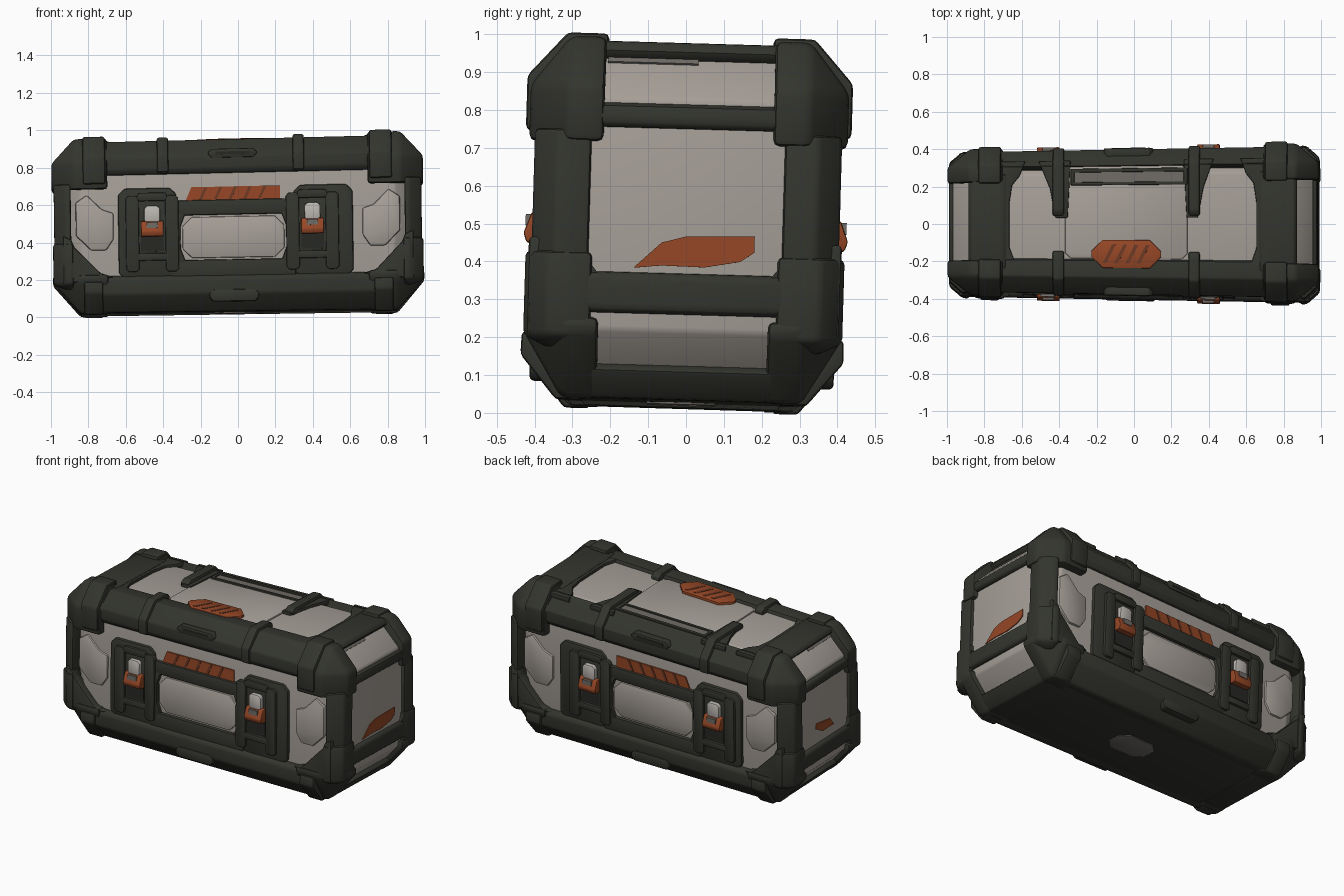
import bpy, bmesh, math
from mathutils import Vector

if "Cube" in bpy.data.objects:
    bpy.data.objects.remove(bpy.data.objects["Cube"])


def material(name, r, g, b):
    m = bpy.data.materials.new(name)
    m.diffuse_color = (r, g, b, 1)
    m.use_nodes = True
    m.node_tree.nodes["Principled BSDF"].inputs["Base Color"].default_value = m.diffuse_color
    return m


DARK = material("dark olive shell", 0.033, 0.035, 0.027)
BLACK = material("black recess", 0.020, 0.021, 0.017)
LIGHT = material("warm grey panel", 0.38, 0.345, 0.31)
GREY = material("worn grey", 0.16, 0.145, 0.13)
PALE = material("pale latch", 0.50, 0.47, 0.44)
ORANGE = material("burnt orange", 0.30, 0.062, 0.019)
RUST = material("dark rust", 0.15, 0.040, 0.018)

ONE = [(1, 1)]
BOTH_Y = [(1, 1), (1, -1)]
BOTH_X = [(1, 1), (-1, 1)]
ALL4 = [(1, 1), (-1, 1), (1, -1), (-1, -1)]
C = -0.025  # the front fittings sit slightly off centre


def warp(p):
    """The whole case leans and widens slightly towards its right end."""
    x, y, z = p
    return Vector((x * 1.008 - 0.014 * (z - 0.48),
                   y * (1 + 0.045 * x) + 0.03 * (z - 0.48),
                   z * (1 + 0.012 * x) + 0.014 * x - 0.03 * y))


def finish(name, parts, mat, bevel, flips):
    """Join mirrored copies of the bmesh parts into one bevelled object."""
    mesh = bpy.data.meshes.new(name)
    out = bmesh.new()
    for bm in parts:
        bmesh.ops.recalc_face_normals(bm, faces=bm.faces)
        if bevel:
            edges = [e for e in bm.edges if len(e.link_faces) == 2
                     and e.calc_face_angle(0) > 0.3]
            bmesh.ops.bevel(bm, geom=edges, offset=bevel, segments=2, profile=0.5,
                            affect='EDGES', clamp_overlap=True)
        for sx, sy in flips:
            vm = {v: out.verts.new((v.co.x * sx, v.co.y * sy, v.co.z)) for v in bm.verts}
            for f in bm.faces:
                vs = [vm[v] for v in f.verts]
                out.faces.new(vs if sx * sy > 0 else vs[::-1])
        bm.free()
    for v in out.verts:
        v.co = warp(v.co)
    out.to_mesh(mesh)
    out.free()
    mesh.materials.append(mat)
    for p in mesh.polygons:
        p.use_smooth = True
    mesh.set_sharp_from_angle(angle=math.radians(32))
    ob = bpy.data.objects.new(name, mesh)
    bpy.context.collection.objects.link(ob)


def prism_bm(pts, axis, a, b):
    bm = bmesh.new()
    put = {'x': lambda u, v, d: (d, u, v), 'y': lambda u, v, d: (u, d, v),
           'z': lambda u, v, d: (u, v, d)}[axis]
    lo = [bm.verts.new(put(u, v, a)) for u, v in pts]
    hi = [bm.verts.new(put(u, v, b)) for u, v in pts]
    bm.faces.new(lo[::-1])
    bm.faces.new(hi)
    n = len(pts)
    for i in range(n):
        j = (i + 1) % n
        bm.faces.new((lo[i], lo[j], hi[j], hi[i]))
    return bm


def prism(name, mat, axis, a, b, *outlines, bevel=0.008, flips=ONE):
    finish(name, [prism_bm(o, axis, a, b) for o in outlines], mat, bevel, flips)


def rect(u0, u1, v0, v1, c=0):
    """Rectangle outline, with corners cut by c."""
    if not c:
        return [(u0, v0), (u1, v0), (u1, v1), (u0, v1)]
    return [(u0 + c, v0), (u1 - c, v0), (u1, v0 + c), (u1, v1 - c),
            (u1 - c, v1), (u0 + c, v1), (u0, v1 - c), (u0, v0 + c)]


def hull_bm(pts):
    bm = bmesh.new()
    for p in pts:
        bm.verts.new(p)
    bmesh.ops.convex_hull(bm, input=bm.verts)
    bmesh.ops.delete(bm, geom=[v for v in bm.verts if not v.link_faces], context='VERTS')
    bmesh.ops.dissolve_limit(bm, angle_limit=0.01, verts=bm.verts, edges=bm.edges)
    return bm


def corner(x0, X, y0, Y, z0, Z, cx, cy, cz):
    """Points of a block whose outer corner (X, Y, Z) is chamfered three ways."""
    cz = math.copysign(cz, Z - z0)
    xs, ys, zs = (x0, X - cx), (y0, Y - cy), (z0, Z - cz)
    return ([(X, y, z) for y in ys for z in zs] + [(x, Y, z) for x in xs for z in zs]
            + [(x, y, Z) for x in xs for y in ys] + [(x0, y0, z0)])


# inner body, visible as the recessed light panels
half = (corner(0, .955, 0, .355, .5, .925, .12, .10, .12)
        + corner(0, .955, 0, .355, .5, .045, .135, .10, .155))
finish("body_panels", [hull_bm([(x * i, y * j, z) for x, y, z in half for i, j in ALL4])],
       LIGHT, 0.01, ONE)

# corner guards of lid and base
finish("lid_corner_guards", [hull_bm(corner(.69, .985, .215, .405, .69, .965, .12, .10, .13))],
       DARK, 0.016, ALL4)
finish("base_corner_guards", [hull_bm(corner(.69, .985, .215, .405, .23, .02, .145, .10, .17))],
       DARK, 0.016, ALL4)
finish("base_end_guards", [hull_bm(corner(.875, .982, .235, .405, .40, .15, .07, .06, .03))],
       DARK, 0.014, ALL4)

# long rims of lid and base
def lid_rim(inner):
    return [(.33, .76), (.372, .765), (.388, .79), (.388, .855), (.30, .945),
            (inner, .945), (inner - .015, .90), (.28, .90)]

prism("lid_rear_rim", DARK, 'x', -.72, .72, lid_rim(.30))
prism("lid_front_rim", DARK, 'x', -.72, .72, [(-y, z) for y, z in lid_rim(.21)])
prism("base_rims", DARK, 'x', -.74, .74,
      [(.33, .22), (.375, .22), (.395, .20), (.395, .12), (.31, .025), (.25, .025), (.25, .06)],
      flips=BOTH_Y, bevel=0.012)
prism("base_floor", DARK, 'z', .026, .06, rect(-.83, .83, -.31, .31))
prism("floor_plate", GREY, 'z', .020, .03, rect(-.13, .13, -.09, .09, .05), bevel=.003)

# end frames: posts and cross bands
prism("end_posts", DARK, 'z', .2, .72,
      [(.90, .245), (.975, .245), (.975, .33), (.91, .39), (.885, .39), (.885, .3)],
      flips=ALL4, bevel=.014)
prism("end_bands", DARK, 'y', -.26, .26,
      [(.93, .725), (.972, .73), (.98, .75), (.975, .785), (.93, .80)],
      [(.93, .24), (.97, .245), (.98, .26), (.98, .335), (.968, .35), (.93, .35)],
      [(.67, .91), (.67, .945), (.70, .955), (.855, .955), (.875, .930), (.85, .905)],
      [(.70, .06), (.70, .022), (.838, .022), (.903, .095), (.87, .115), (.8, .06)],
      flips=BOTH_X, bevel=.01)
prism("end_panel_corners", DARK, 'x', .94, .97,
      [(.26, .34), (.215, .34), (.25, .385)], [(.26, .745), (.215, .735), (.25, .69)],
      flips=ALL4, bevel=0)
# worn edge along the sloped end panels
prism("end_slope_wear", GREY, 'y', -.21, .02, [(.864, .897), (.868, .901), (.846, .924), (.84, .92)],
      flips=BOTH_X, bevel=0)

# diagonal gussets of the base on front and back
prism("base_gussets", DARK, 'y', .33, .397,
      [(.93, .44), (.885, .42), (.87, .38), (.73, .235), (.66, .215), (.93, .18)],
      flips=ALL4, bevel=.01)

# strap pads on guards
prism("lid_strap_pads", DARK, 'x', .70, .82,
      [(.36, .70), (.415, .72), (.415, .86), (.315, .975), (.21, .975), (.21, .93), (.3, .9)],
      flips=ALL4, bevel=.012)
prism("base_strap_pads", DARK, 'x', .72, .82,
      [(.36, .19), (.41, .19), (.412, .13), (.32, .016), (.25, .016), (.3, .1)],
      flips=ALL4, bevel=.01)

# narrow ribs over the lid
for nm, sy, y_in in (("lid_rear_ribs", 1, .03), ("lid_front_ribs", -1, .16)):
    prof = [(.36, .76), (.400, .775), (.400, .865), (.315, .962), (y_in + .03, .962),
            (y_in, .945), (y_in, .915), (.28, .90)]
    prof = [(y * sy, z) for y, z in prof]
    finish(nm, [prism_bm(prof, 'x', x - .03, x + .03) for x in (-.395, .325)], DARK, .01, ONE)

# top cover: fillers, centre plate, carry slot and orange mark
prism("lid_corner_fillers", DARK, 'z', .91, .942,
      [(.72, .33), (.57, .33), (.60, .25), (.64, .2), (.655, .1), (.655, -.14), (.63, -.21),
       (.55, -.25), (.72, -.25)], flips=BOTH_X, bevel=.006)
prism("rib_bases", DARK, 'z', .91, .942,
      [(-.50, .33), (-.33, .33), (-.345, .02), (-.41, .02), (-.44, .18)],
      [(.43, .33), (.27, .33), (.285, .02), (.345, .02), (.375, .18)], bevel=.005)
prism("lid_centre_plate", LIGHT, 'z', .91, .934, rect(-.36, .29, -.2, .30, .03), bevel=.006)
prism("carry_slot_frame", DARK, 'z', .92, .944, rect(-.33, .29, .265, .285),
      rect(-.33, .29, .195, .212), rect(-.33, -.31, .195, .285), rect(.27, .29, .195, .285),
      bevel=.004)
prism("carry_slot", GREY, 'z', .925, .937, rect(-.32, .28, .20, .27), bevel=0)
prism("lid_orange_mark", ORANGE, 'z', .925, .949, rect(-.22, .15, -.25, -.10, .06), bevel=.003)
prism("lid_mark_slashes", RUST, 'z', .945, .951,
      *[[(x, -.225), (x + .02, -.225), (x + .07, -.125), (x + .05, -.125)]
        for x in (-.16, -.10, -.04, .02)], bevel=0)

# embossed side panels on front and back
prism("side_emboss", LIGHT, 'y', .34, .368,
      [(.70, .36), (.78, .36), (.86, .44), (.86, .62), (.80, .66), (.72, .58), (.66, .56), (.66, .42)],
      flips=ALL4, bevel=.01)

# latch towers and centre frame
L = [C - .43, C + .42]
prism("latch_towers", DARK, 'y', .33, .374,
      rect(-.635, -.325, .20, .69, .035), rect(.295, .61, .20, .69, .035), flips=BOTH_Y, bevel=.01)
prism("latch_rails", DARK, 'y', .36, .39,
      *[rect(x + s - .035, x + s + .035, .24, .65, .015) for x in L for s in (-.105, .105)],
      *[rect(x - .08, x + .08, .62, .665, .012) for x in L],
      *[rect(x - .08, x + .08, .30, .34, .008) for x in L], flips=BOTH_Y, bevel=.006)
prism("latch_recesses", BLACK, 'y', .36, .378,
      *[rect(x - .06, x + .06, .35, .43) for x in L], flips=BOTH_Y, bevel=0)
prism("centre_frame", DARK, 'y', .33, .378,
      rect(C - .33, C + .33, .54, .62), rect(C - .33, C + .33, .20, .30),
      [(C - .33, .28), (C - .25, .28), (C - .28, .36), (C - .28, .48), (C - .25, .56), (C - .33, .56)],
      [(C + .33, .28), (C + .25, .28), (C + .28, .36), (C + .28, .48), (C + .25, .56), (C + .33, .56)],
      flips=BOTH_Y, bevel=.008)
prism("centre_panel", LIGHT, 'y', .34, .366, rect(C - .27, C + .27, .31, .53, .05),
      flips=BOTH_Y, bevel=.006)

# latches: pale lever above an orange hook
prism("latch_levers", PALE, 'y', .36, .398,
      *[rect(x - .042, x + .042, .50, .595, .015) for x in L], flips=BOTH_Y, bevel=.006)
finish("latch_hooks", [prism_bm([(.36, .43), (.412, .43), (.42, .455), (.40, .51), (.36, .515)],
                                'x', x - .06, x + .06) for x in L], ORANGE, .006, BOTH_Y)
prism("latch_windows", GREY, 'y', .40, .416,
      *[rect(x - .03, x + .03, .475, .505) for x in L], flips=BOTH_Y, bevel=0)

# slashed orange strip above the centre frame
prism("orange_strip", ORANGE, 'y', .35, .363,
      [(C - .25, .62), (C + .25, .62), (C + .25, .69), (C - .22, .69)], flips=BOTH_Y, bevel=0)
prism("strip_slashes", RUST, 'y', .355, .366,
      *[[(x, .622), (x + .016, .622), (x + .046, .688), (x + .03, .688)]
        for x in [C - .18 + .078 * i for i in range(5)]], flips=BOTH_Y, bevel=0)

# centre clasps on the lid and base rims
prism("lid_clasps", DARK, 'y', .35, .394, rect(C - .13, C + .13, .845, .892, .02),
      flips=BOTH_Y, bevel=.006)
prism("base_clasps", DARK, 'y', .34, .400, rect(C - .13, C + .13, .075, .14, .02),
      flips=BOTH_Y, bevel=.008)
prism("clasp_slots", BLACK, 'y', .38, .396, rect(C - .09, C + .09, .862, .877),
      flips=BOTH_Y, bevel=0)

# painted marks on the ends
prism("right_end_mark", ORANGE, 'x', .953, .960,
      [(-.13, .362), (-.06, .37), (.05, .368), (.14, .385), (.175, .41), (.175, .453),
       (.0, .447), (-.06, .43)], bevel=0)
prism("left_end_mark", ORANGE, 'x', -.960, -.953,
      [(-.10, .41), (.02, .41), (.09, .45), (.08, .48), (-.06, .46)], bevel=0)
